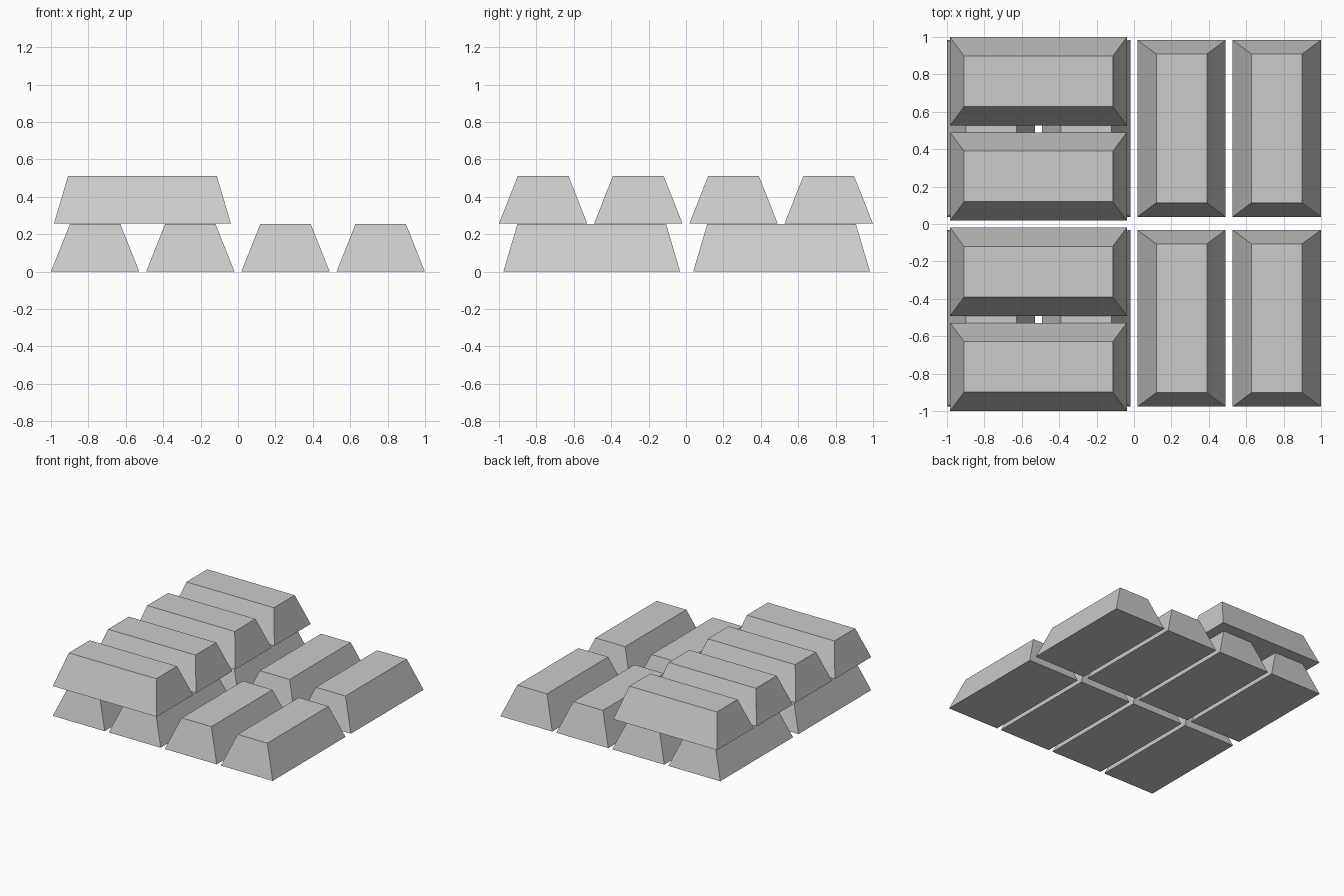
import bpy, bmesh
from math import pi
from mathutils import Matrix

if "Cube" in bpy.data.objects:
    bpy.data.objects.remove(bpy.data.objects["Cube"])

WIDTH, LENGTH, HEIGHT = 0.472, 0.945, 0.254
TOP_WIDTH, TOP_LENGTH = 0.27, 0.795


def make_ingot_mesh():
    # Cube whose upper face is tapered inwards, standing on z = 0
    bm = bmesh.new()
    bmesh.ops.create_cube(bm, size=1)
    for v in bm.verts:
        upper = v.co.z > 0
        v.co.x *= TOP_WIDTH if upper else WIDTH
        v.co.y *= TOP_LENGTH if upper else LENGTH
        v.co.z = HEIGHT if upper else 0
    mesh = bpy.data.meshes.new("ingot")
    bm.to_mesh(mesh)
    bm.free()
    return mesh


ingot = make_ingot_mesh()


def add_ingot(name, x, y, z, turn=0):
    obj = bpy.data.objects.new(name, ingot.copy())
    obj.data.transform(Matrix.Rotation(turn, 4, 'Z'))
    obj.location = (x, y, z)
    bpy.context.collection.objects.link(obj)


ROW = (-0.764, -0.255, 0.254, 0.763)

# Lower layer: two rows of four bars, running front to back
for y in (-0.504, 0.511):
    for x in ROW:
        add_ingot("lower_ingot", x, y, 0)

# Upper layer: four crosswise bars on the left half
for y in ROW:
    add_ingot("upper_ingot", -0.511, y, 0.258, pi / 2)
